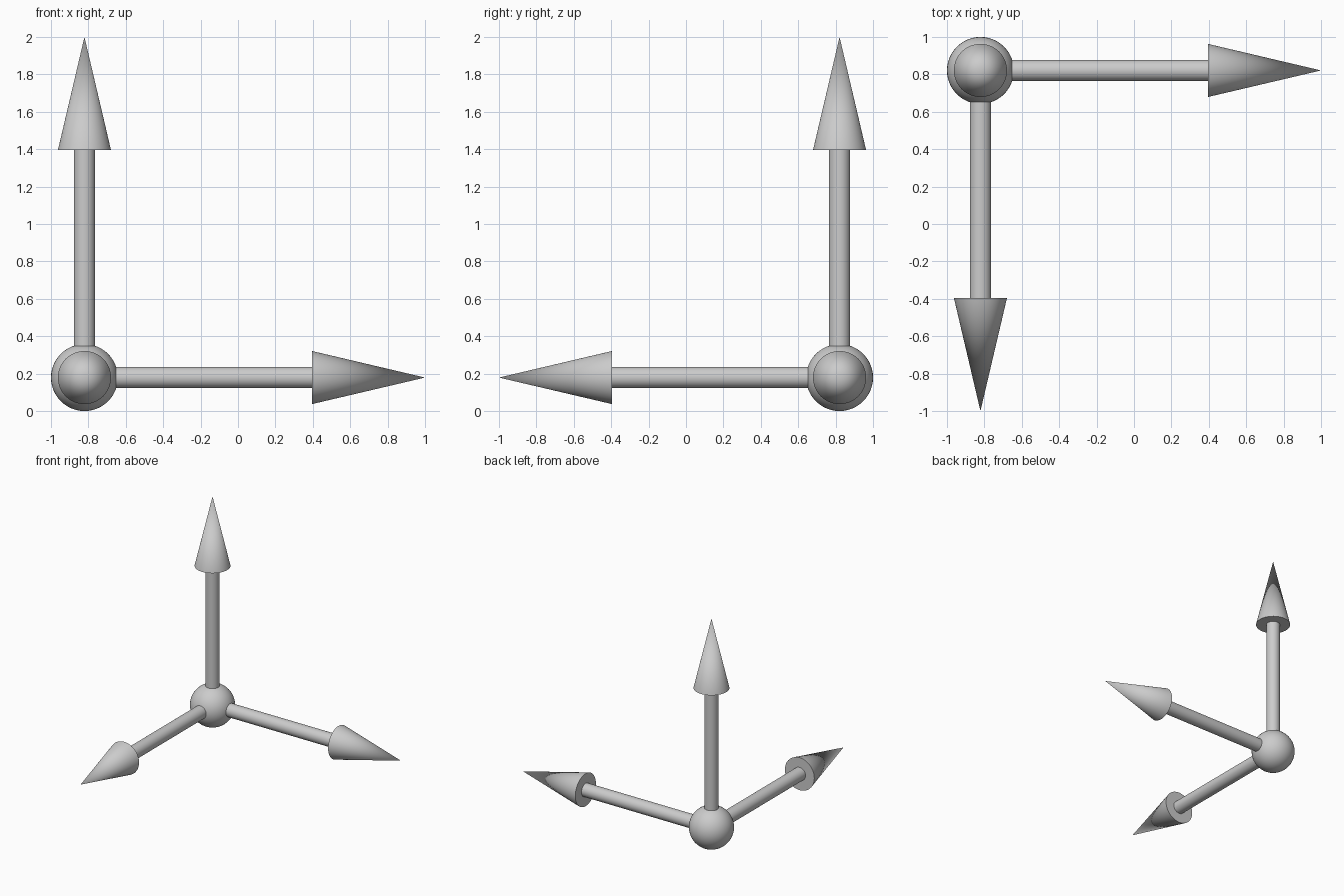
import bpy
import math
from mathutils import Vector

cube = bpy.data.objects.get("Cube")
if cube:
    bpy.data.objects.remove(cube, do_unlink=True)

BALL_R = 0.179
SHAFT_R = 0.057
HEAD_R = 0.142
HEAD_START = 1.216
LENGTH = 2 - BALL_R
ORIGIN = Vector((-1 + BALL_R, 1 - BALL_R, BALL_R))

grey = bpy.data.materials.new("light grey")
grey.use_nodes = True
colour = (0.6, 0.6, 0.6, 1)
grey.diffuse_color = colour
grey.node_tree.nodes["Principled BSDF"].inputs["Base Color"].default_value = colour


def finish(name):
    obj = bpy.context.object
    obj.name = name
    obj.data.materials.append(grey)
    bpy.ops.object.shade_smooth_by_angle(angle=math.radians(40))


def arrow(name, direction):
    """Round shaft and conical head pointing away from the ball."""
    turn = direction.to_track_quat('Z', 'Y').to_euler()
    bpy.ops.mesh.primitive_cylinder_add(
        vertices=48, radius=SHAFT_R, depth=HEAD_START,
        location=ORIGIN + direction * HEAD_START / 2, rotation=turn)
    finish(name + "_shaft")
    bpy.ops.mesh.primitive_cone_add(
        vertices=48, radius1=HEAD_R, radius2=0, depth=LENGTH - HEAD_START,
        location=ORIGIN + direction * (HEAD_START + LENGTH) / 2, rotation=turn)
    finish(name + "_head")


# Ball at the shared corner
bpy.ops.mesh.primitive_uv_sphere_add(segments=48, ring_count=24, radius=BALL_R, location=ORIGIN)
finish("corner_ball")

# Three perpendicular arrows
arrow("left_arrow", Vector((1, 0, 0)))
arrow("front_arrow", Vector((0, -1, 0)))
arrow("up_arrow", Vector((0, 0, 1)))
